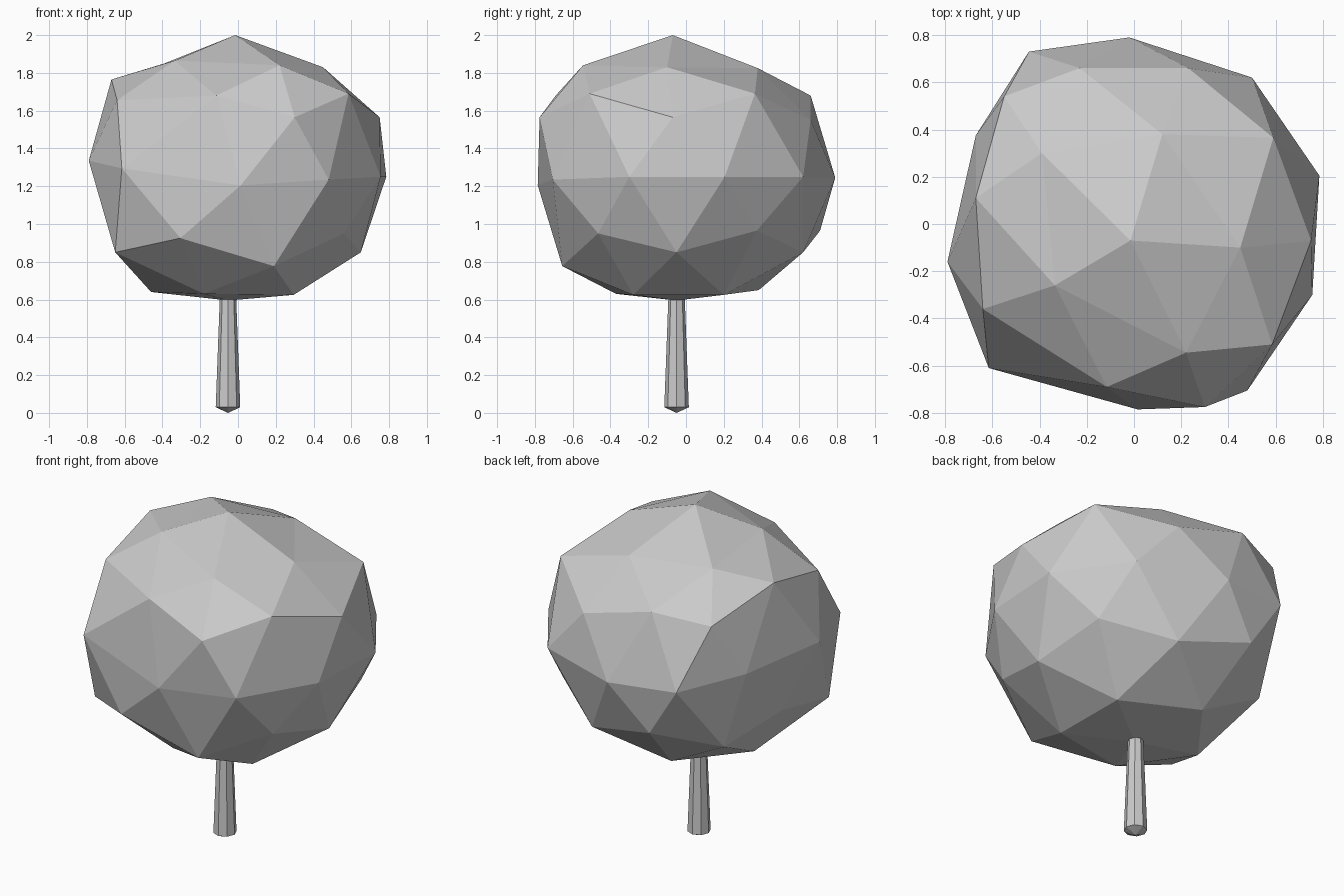
import bpy
import bmesh
import math
from mathutils import Vector

default_cube = bpy.data.objects.get("Cube")
if default_cube:
    bpy.data.objects.remove(default_cube, do_unlink=True)


def make_material(name, colour):
    material = bpy.data.materials.new(name)
    material.use_nodes = True
    material.diffuse_color = colour
    material.node_tree.nodes["Principled BSDF"].inputs["Base Color"].default_value = colour
    return material


def finish(name, bm, material):
    """Turn a bmesh into a flat-shaded object with one material."""
    bmesh.ops.recalc_face_normals(bm, faces=bm.faces)
    mesh = bpy.data.meshes.new(name)
    bm.to_mesh(mesh)
    bm.free()
    mesh.materials.append(material)
    part = bpy.data.objects.new(name, mesh)
    bpy.context.collection.objects.link(part)
    return part


def turn(vert):
    """Angle of a vertex around the trunk, counted from +x."""
    return (math.atan2(vert.co.y, vert.co.x) + 0.01) % math.tau


def shape_tiers(bm, tiers):
    """Pull each level of the sphere, lowest first, to its irregular outline."""
    levels = {}
    for vert in bm.verts:
        levels.setdefault(round(vert.co.z, 2) + 0.0, []).append(vert)
    for height, outline in zip(sorted(levels), tiers):
        for vert, point in zip(sorted(levels[height], key=turn), outline):
            vert.co = Vector(point)


grey = make_material("plain grey", (0.6, 0.6, 0.6, 1))

# Crown: a faceted sphere whose tiers are pulled into an uneven lump
bottom_tip = [(-.05, -.05, .595)]
underside = [(.29, .2, .625), (-.17, .385, .65), (-.46, 0, .64),
             (-.18, -.37, .63), (.295, -.28, .625)]
low_gaps = [(.65, -.05, .85), (.2, .62, .85), (-.55, .42, .85),
            (-.65, -.45, .85), (.19, -.655, .777)]
low_corners = [(.57, .375, .965), (-.25, .71, .965), (-.66, .02, .95),
               (-.305, -.69, .925), (.56, -.465, .95)]
middle = [(.785, .205, 1.25), (.5, .62, 1.25), (-.02, .79, 1.245),
          (-.445, .73, 1.27), (-.67, .375, 1.31), (-.79, -.16, 1.335),
          (-.615, -.61, 1.295), (.015, -.785, 1.205), (.48, -.705, 1.235),
          (.755, -.3, 1.25)]
high_corners = [(.75, -.07, 1.565), (.23, .66, 1.55), (-.55, .54, 1.63),
                (-.64, -.36, 1.655), (.3, -.775, 1.565)]
high_gaps = [(.59, .365, 1.69), (-.23, .66, 1.68), (-.67, .11, 1.765),
             (-.115, -.69, 1.68), (.585, -.51, 1.69)]
shoulder = [(.45, -.1, 1.83), (.12, .38, 1.825), (-.39, .3, 1.85),
            (-.335, -.26, 1.865), (.22, -.545, 1.84)]
top_tip = [(-.015, -.07, 2)]

crown = bmesh.new()
bmesh.ops.create_icosphere(crown, subdivisions=2, radius=1)
# The gap points sit lower than the corners below the middle, higher above it
shape_tiers(crown, [bottom_tip, underside, low_gaps, low_corners, middle,
                    high_corners, high_gaps, shoulder, top_tip])
finish("crown", crown, grey)

# Trunk: a tapered eight-sided post with a shallow pointed foot
trunk = bmesh.new()
sides = 8
foot, rim, top = 0, .03, .7
bmesh.ops.create_cone(trunk, cap_ends=True, cap_tris=False, segments=sides,
                      radius1=.065, radius2=.04, depth=top - rim)
bmesh.ops.translate(trunk, verts=trunk.verts, vec=(-.053, -.05, (top + rim) / 2))
base = min(trunk.faces, key=lambda face: face.calc_center_median().z)
centre = bmesh.ops.poke(trunk, faces=[base])["verts"][0]
centre.co.z = foot
finish("trunk", trunk, grey)
